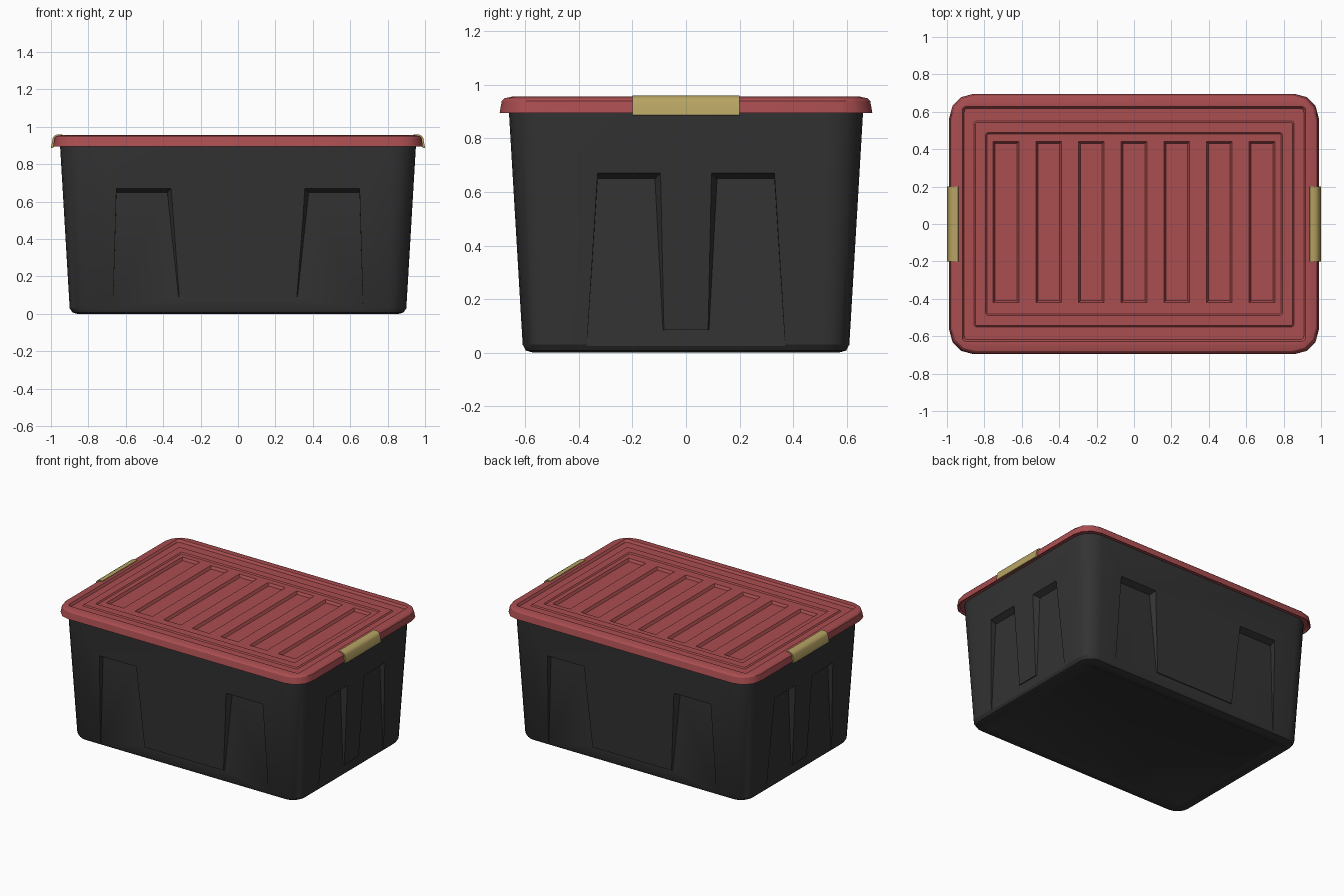
import bpy, bmesh, math

if "Cube" in bpy.data.objects:
    bpy.data.objects.remove(bpy.data.objects["Cube"])


def material(name, rgb):
    m = bpy.data.materials.new(name)
    m.diffuse_color = (*rgb, 1)
    m.use_nodes = True
    m.node_tree.nodes["Principled BSDF"].inputs["Base Color"].default_value = m.diffuse_color
    return m


DARK = material("charcoal plastic", (0.033, 0.033, 0.033))
RED = material("red plastic", (0.40, 0.075, 0.08))
GOLD = material("gold plastic", (0.47, 0.37, 0.125))


def new_object(name, bm, mat=None):
    bmesh.ops.recalc_face_normals(bm, faces=bm.faces)
    me = bpy.data.meshes.new(name)
    bm.to_mesh(me)
    bm.free()
    ob = bpy.data.objects.new(name, me)
    bpy.context.collection.objects.link(ob)
    if mat:
        me.materials.append(mat)
    return ob


def rounded_ring(hx, hy, r, z, seg):
    pts = []
    for k, (sx, sy) in enumerate([(1, 1), (-1, 1), (-1, -1), (1, -1)]):
        for i in range(seg + 1):
            a = math.pi / 2 * (k + i / seg)
            pts.append((sx * (hx - r) + r * math.cos(a), sy * (hy - r) + r * math.sin(a), z))
    return pts


def loft(bm, rings):
    loops = [[bm.verts.new(p) for p in ring] for ring in rings]
    for a, b in zip(loops, loops[1:]):
        n = len(a)
        for i in range(n):
            bm.faces.new((a[i], a[(i + 1) % n], b[(i + 1) % n], b[i]))
    bm.faces.new(loops[0])
    bm.faces.new(loops[-1])


def lofted(name, rings, mat=None):
    bm = bmesh.new()
    loft(bm, rings)
    return new_object(name, bm, mat)


def carve(ob, cutters):
    # subtract the cutters, then bake the result
    for c in cutters:
        c.hide_render = True
        m = ob.modifiers.new("cut", 'BOOLEAN')
        m.operation, m.solver, m.object = 'DIFFERENCE', 'EXACT', c
    dg = bpy.context.evaluated_depsgraph_get()
    dg.update()
    me = bpy.data.meshes.new_from_object(ob.evaluated_get(dg))
    ob.modifiers.clear()
    ob.data = me
    for c in cutters:
        bpy.data.objects.remove(c)


def smooth(ob, deg=30):
    bpy.ops.object.select_all(action='DESELECT')
    ob.select_set(True)
    bpy.context.view_layer.objects.active = ob
    bpy.ops.object.shade_smooth_by_angle(angle=math.radians(deg))


# tapered tub with rounded foot and a shallow recess underneath
body = lofted("tub", [rounded_ring(*r, 5) for r in [
    (0.80, 0.51, 0.03, 0.008), (0.815, 0.525, 0.04, 0.0), (0.86, 0.57, 0.07, 0.0),
    (0.885, 0.598, 0.09, 0.008), (0.90, 0.61, 0.10, 0.03), (0.952, 0.662, 0.13, 0.91)]], DARK)


# U-shaped wall recesses: two legs joined by a low band, deepest at the top
def u_profile(outer_bot, outer_top, in_top, in_bot, band, spread):
    half = [(outer_bot, -0.05), (outer_top, 0.65 + spread),
            (in_top - spread, 0.65 + spread), (in_bot - spread, band - 0.2 * spread)]
    return half + [(-u, z) for u, z in reversed(half)]


def recess(dims, depth0, side_axis, sign):
    rings = []
    for d, spread in ((0, 0), (0.12, 0.06)):
        prof = u_profile(*dims, spread)
        w = sign * (depth0 + d)
        rings.append([(w, u, z) if side_axis else (u, w, z) for u, z in prof])
    return lofted("recess_cutter", rings)


cutters = []
for s in (-1, 1):
    cutters.append(recess((0.67, 0.65, 0.378, 0.318, 0.09), 0.606, False, s))
    cutters.append(recess((0.375, 0.33, 0.116, 0.086, 0.085), 0.896, True, s))
carve(body, cutters)
smooth(body)

# lid with stepped rim and nested panels
lid = lofted("lid", [rounded_ring(*r, 3) for r in [
    (0.935, 0.645, 0.12, 0.905), (0.975, 0.685, 0.13, 0.905), (0.982, 0.692, 0.13, 0.895),
    (0.988, 0.696, 0.13, 0.895), (0.982, 0.688, 0.13, 0.94), (0.972, 0.678, 0.12, 0.95),
    (0.945, 0.65, 0.09, 0.956), (0.918, 0.628, 0.02, 0.955), (0.908, 0.618, 0.02, 0.938),
    (0.855, 0.55, 0.012, 0.938), (0.848, 0.543, 0.012, 0.946),
    (0.793, 0.488, 0.01, 0.946), (0.786, 0.481, 0.01, 0.938)]], RED)

# seven sunken slats across the lid
slats = []
for i in range(7):
    x = -0.684 + i * 0.228
    slats.append(lofted("slat_cutter", [
        [(x + a * (0.058 + e), 0.01 + b * (0.42 + e), z)
         for a, b in ((-1, -1), (1, -1), (1, 1), (-1, 1))]
        for e, z in ((0, 0.92), (0.015, 0.945))]))
carve(lid, slats)
smooth(lid)

# clip-on handles at both ends
clip = [(0.938, 0.948), (0.94, 0.96), (0.965, 0.96), (0.984, 0.951), (0.991, 0.938),
        (0.998, 0.90), (1.0, 0.888), (0.992, 0.886), (0.975, 0.90), (0.97, 0.94)]
for s, name in ((-1, "left_handle"), (1, "right_handle")):
    smooth(lofted(name, [[(s * x, y, z) for x, z in clip] for y in (-0.2, 0.2)], GOLD), 40)
